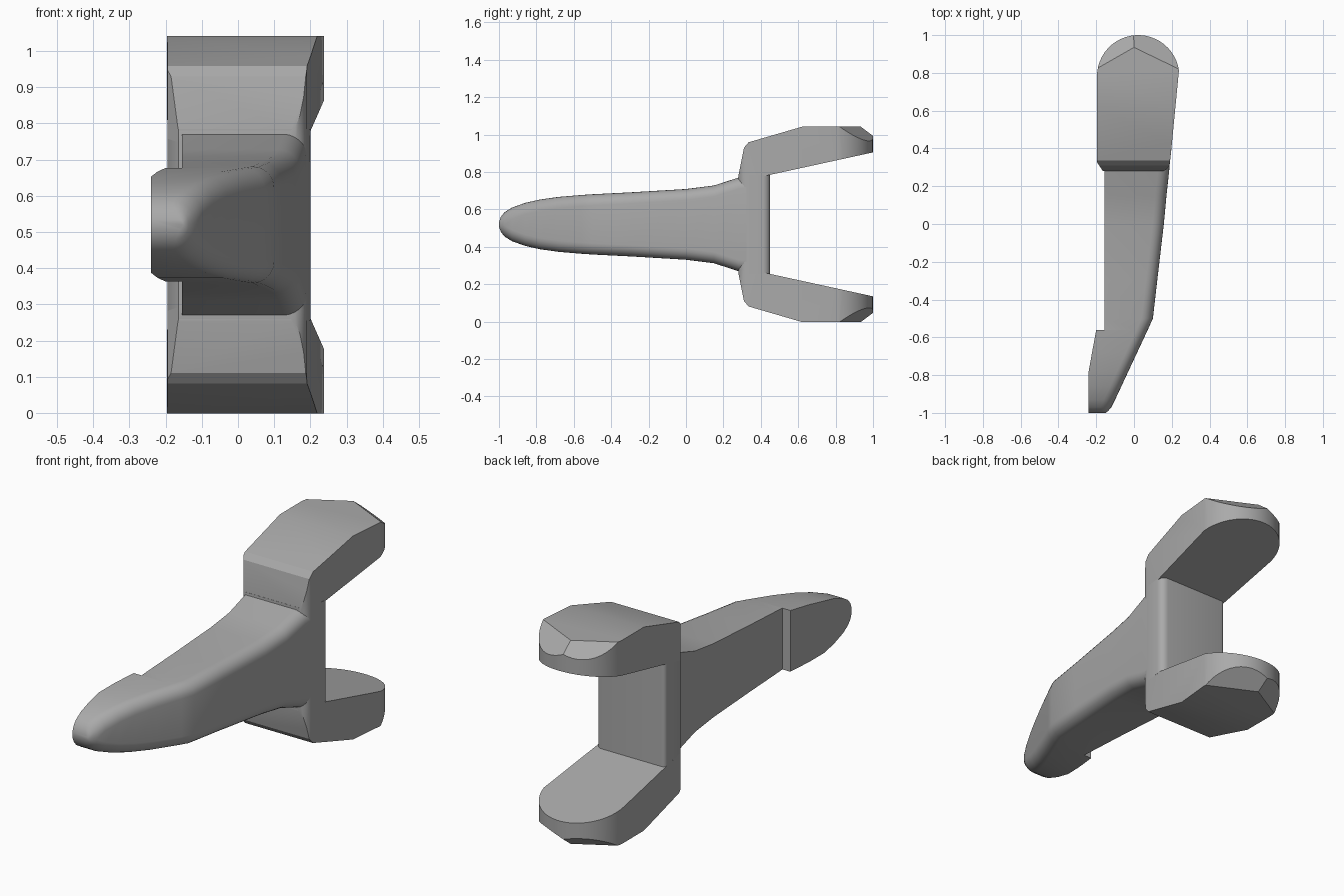
import bpy, bmesh, math
from mathutils import Vector

cube = bpy.data.objects.get("Cube")
if cube:
    bpy.data.objects.remove(cube, do_unlink=True)

MID = 0.52  # height of the mirror plane

grey = bpy.data.materials.new("plain grey")
grey.use_nodes = True
COLOUR = (0.4, 0.4, 0.4, 1)
grey.diffuse_color = COLOUR
grey.node_tree.nodes["Principled BSDF"].inputs["Base Color"].default_value = COLOUR


def finish(name, bm, angle=35):
    bmesh.ops.recalc_face_normals(bm, faces=bm.faces)
    mesh = bpy.data.meshes.new(name)
    bm.to_mesh(mesh)
    bm.free()
    mesh.materials.append(grey)
    obj = bpy.data.objects.new(name, mesh)
    bpy.context.collection.objects.link(obj)
    bpy.ops.object.select_all(action='DESELECT')
    obj.select_set(True)
    bpy.context.view_layer.objects.active = obj
    bpy.ops.object.shade_smooth_by_angle(angle=math.radians(angle))
    return obj


def prism(outline, z0, z1):
    bm = bmesh.new()
    face = bm.faces.new([bm.verts.new((x, y, z0)) for x, y in outline])
    ext = bmesh.ops.extrude_face_region(bm, geom=[face])
    verts = [v for v in ext["geom"] if isinstance(v, bmesh.types.BMVert)]
    bmesh.ops.translate(bm, verts=verts, vec=(0, 0, z1 - z0))
    bmesh.ops.recalc_face_normals(bm, faces=bm.faces)
    return bm


def cut(bm, point, normal):
    """Remove everything on the normal's side and cap the opening."""
    geom = bm.verts[:] + bm.edges[:] + bm.faces[:]
    res = bmesh.ops.bisect_plane(bm, geom=geom, plane_co=point,
                                 plane_no=Vector(normal).normalized(), clear_outer=True)
    edges = [e for e in res["geom_cut"] if isinstance(e, bmesh.types.BMEdge)]
    bmesh.ops.edgeloop_fill(bm, edges=edges)


def arc(cx, cy, r, a0, a1, n):
    return [(cx + r * math.cos(math.radians(a0 + (a1 - a0) * i / n)),
             cy + r * math.sin(math.radians(a0 + (a1 - a0) * i / n))) for i in range(n + 1)]


# Front corners shared by the prongs and the web between them
front = [(-0.195, 0.325), (-0.165, 0.28)] + arc(0.145, 0.325, 0.045, -90, 0, 5)

# Prongs: rounded plan, trimmed by planes to the side profile
for name, flip in (("upper_prong", False), ("lower_prong", True)):
    bm = prism(front + [(0.2, 0.42)] + arc(0.022, 0.782, 0.218, 8, 180, 24), 0.7, 1.042)
    profile = [(0.45, 0.785), (1.0, 0.905)], [(0.31, 0.93), (0.28, 0.78)], \
              [(0.335, 0.959), (0.31, 0.93)], [(0.62, 1.042), (0.335, 0.959)]
    for (y0, z0), (y1, z1) in profile:
        cut(bm, (0, y0, z0), (0, z1 - z0, y0 - y1))
    for nx, ny in ((0.28, 0.58), (-0.32, 0.56)):   # sloping tip facets
        cut(bm, (0, 0.935, 1.042), (nx, ny, 0.76))
    if flip:
        for v in bm.verts:
            v.co.z = 2 * MID - v.co.z
    finish(name, bm, 25)

# Web joining the prongs
web_plan = front + arc(0.163, 0.413, 0.037, 0, 90, 5) + arc(-0.175, 0.43, 0.02, 90, 180, 4)
finish("web", prism(web_plan, MID - 0.264, MID + 0.264))

# Arm: sections along y as (y, left x, right x, half height)
rows = [(-1.0, -0.24, -0.15, 0.012), (-0.99, -0.24, -0.137, 0.04), (-0.97, -0.24, -0.12, 0.065),
        (-0.93, -0.24, -0.1, 0.09), (-0.86, -0.24, -0.067, 0.115), (-0.78, -0.24, -0.03, 0.133),
        (-0.68, -0.222, 0.017, 0.147), (-0.56, -0.2, 0.073, 0.157), (-0.56, -0.155, 0.073, 0.157),
        (-0.5, -0.155, 0.1, 0.161), (-0.3, -0.155, 0.123, 0.171), (0.0, -0.155, 0.158, 0.189),
        (0.15, -0.155, 0.172, 0.208), (0.28, -0.155, 0.186, 0.25), (0.36, -0.155, 0.193, 0.262)]
bm = bmesh.new()
loops = []
for y, x0, x1, h in rows:
    r = min(0.06, h * 0.9, (x1 - x0) * 0.6)
    sect = [(x0, -h)] + arc(x1 - r, r - h, r, -90, 0, 6) + arc(x1 - r, h - r, r, 0, 90, 6) + [(x0, h)]
    loops.append([bm.verts.new((x, y, MID + z)) for x, z in sect])
for a, b in zip(loops, loops[1:]):
    for i in range(len(a)):
        j = (i + 1) % len(a)
        bm.faces.new((a[i], a[j], b[j], b[i]))
bm.faces.new(loops[0])
bm.faces.new(loops[-1])
bmesh.ops.remove_doubles(bm, verts=bm.verts, dist=0.0005)
finish("arm", bm, 40)
